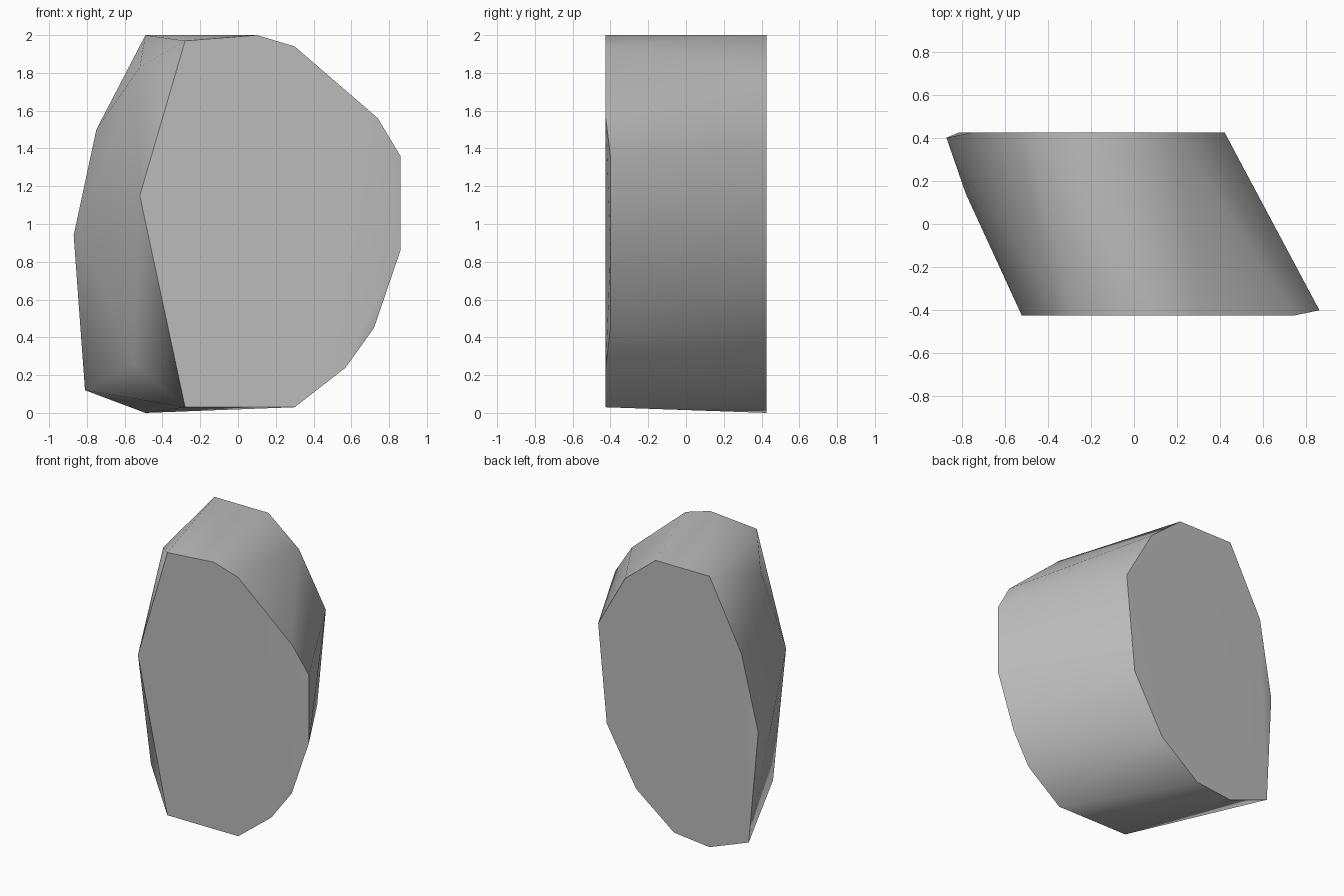
import bpy
import bmesh
import math

default_cube = bpy.data.objects.get("Cube")
if default_cube:
    bpy.data.objects.remove(default_cube, do_unlink=True)

DEPTH = 0.425   # half the thickness of the slab
BEVEL = 0.4     # slightly set-in depth of the worn rim


def make_material(name, rgb):
    mat = bpy.data.materials.new(name)
    mat.use_nodes = True
    colour = (*rgb, 1.0)
    mat.diffuse_color = colour
    mat.node_tree.nodes["Principled BSDF"].inputs["Base Color"].default_value = colour
    return mat


def ring(y, outline):
    """Place an (x, z) outline at a fixed depth."""
    return [(x, y, z) for x, z in outline]


# Front outline, with a worn rim towards the left side
front = ring(-DEPTH, [(-0.28, 0.03), (0.3, 0.03), (0.57, 0.24), (0.74, 1.56),
                      (0.3, 1.94), (0.1, 2), (-0.28, 1.97), (-0.52, 1.15)])
front_rim = ring(-BEVEL, [(0.72, 0.45), (0.86, 0.86), (0.86, 1.36)])

# Back outline, shifted towards the right side
back = ring(DEPTH, [(-0.49, 0), (-0.2, 0.03), (0.11, 0.27), (0.35, 0.69),
                    (0.42, 1.41), (0.2, 1.8), (-0.05, 2), (-0.49, 2),
                    (-0.75, 1.5), (-0.81, 0.12)])
back_rim = ring(BEVEL, [(-0.87, 0.94)])

# Chipped corners on the right flank
chips = [(-0.52, -0.13, 1.83), (-0.55, -0.23, 0.26), (-0.78, 0.14, 0.8)]

# Wrap all corners in one convex stone
bm = bmesh.new()
for corner in front + front_rim + back + back_rim + chips:
    bm.verts.new(corner)
bmesh.ops.convex_hull(bm, input=bm.verts[:])
bmesh.ops.dissolve_limit(bm, angle_limit=math.radians(1),
                         verts=bm.verts[:], edges=bm.edges[:])
bmesh.ops.recalc_face_normals(bm, faces=bm.faces[:])

mesh = bpy.data.meshes.new("stone")
bm.to_mesh(mesh)
bm.free()
mesh.materials.append(make_material("stone grey", (0.5, 0.5, 0.5)))

stone = bpy.data.objects.new("stone", mesh)
bpy.context.collection.objects.link(stone)

# Soft flanks with crisp rims
bpy.ops.object.select_all(action='DESELECT')
stone.select_set(True)
bpy.context.view_layer.objects.active = stone
bpy.ops.object.shade_smooth_by_angle(angle=math.radians(40))
